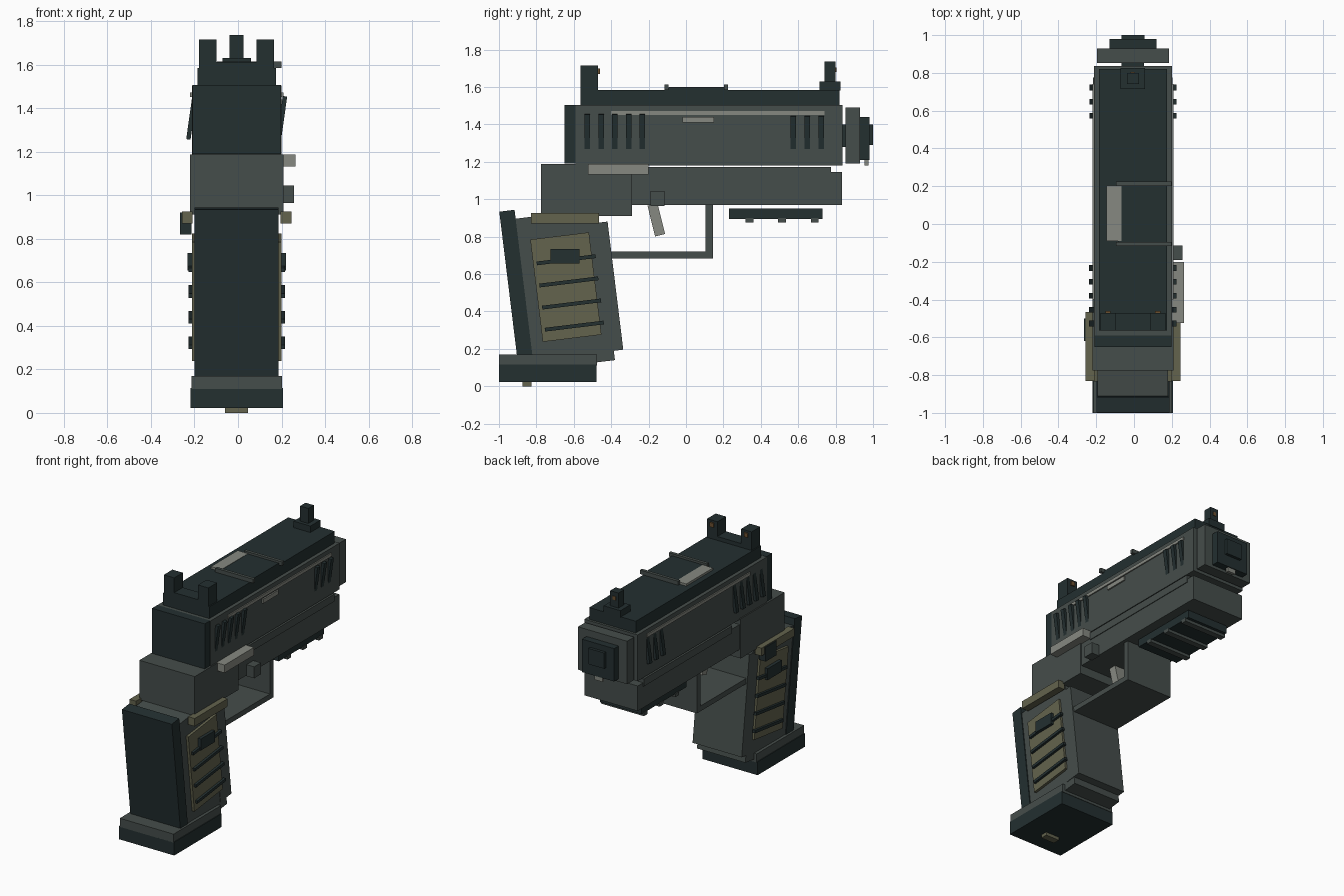
import bpy
import bmesh
from math import radians
from mathutils import Matrix, Vector

cube = bpy.data.objects.get("Cube")
if cube:
    bpy.data.objects.remove(cube, do_unlink=True)


def make_material(name, red, green, blue):
    material = bpy.data.materials.new(name)
    material.use_nodes = True
    colour = (red, green, blue, 1)
    material.diffuse_color = colour
    material.node_tree.nodes["Principled BSDF"].inputs["Base Color"].default_value = colour
    return material


dark = make_material("dark blue steel", .017, .029, .03)
grey = make_material("grey steel", .06, .075, .07)
light = make_material("light metal", .24, .25, .22)
olive = make_material("olive grip", .125, .125, .075)
amber = make_material("amber dot", .15, .08, .03)

CENTRE = -.006  # middle plane of the body
GRIP_TILT = Matrix.Rotation(radians(7), 4, "X")
LEFT, RIGHT = 1, -1
SIDES = {"left": LEFT, "right": RIGHT}


def box(name, material, x, y, z, transform=None):
    """Box between pairs of limits, with x measured from the middle plane."""
    limits = (x, y, z)
    middle = Vector([sum(pair) / 2 for pair in limits])
    size = [abs(pair[1] - pair[0]) for pair in limits]
    middle.x += CENTRE
    mesh = bpy.data.meshes.new(name)
    bm = bmesh.new()
    bmesh.ops.create_cube(bm, size=1, matrix=Matrix.Translation(middle) @ Matrix.Diagonal((*size, 1)))
    if transform:
        bm.transform(transform)
    bm.to_mesh(mesh)
    bm.free()
    mesh.materials.append(material)
    part = bpy.data.objects.new(name, mesh)
    bpy.context.collection.objects.link(part)
    return part


def centred(name, material, half, y, z, transform=None):
    return box(name, material, (-half, half), y, z, transform)


def on_side(name, material, side, inner, outer, y, z, transform=None):
    return box(name, material, (side * inner, side * outer), y, z, transform)


def both_sides(name, material, inner, outer, y, z, transform=None):
    for label, side in SIDES.items():
        on_side(f"{label}_{name}", material, side, inner, outer, y, z, transform)


def turned(axis, degrees, pivot):
    """Rotation about a point."""
    pivot = Vector(pivot)
    return Matrix.Translation(pivot) @ Matrix.Rotation(radians(degrees), 4, axis) @ Matrix.Translation(-pivot)


# Slide and its rear cap
centred("slide", grey, .206, (-.59, .837), (1.18, 1.503))
centred("slide_rear_cap", dark, .204, (-.65, -.59), (1.19, 1.505))
centred("slide_top", dark, .18, (-.565, .82), (1.5, 1.585))
both_sides("slide_strip", light, .2, .214, (-.4, .74), (1.45, 1.472))
on_side("left_slide_plate", light, LEFT, .2, .216, (-.02, .15), (1.41, 1.44))

# Slanted grooves along the slide
rear_grooves = [-.527 + step * .0735 for step in range(5)]
front_grooves = [.573 + step * .075 for step in range(3)]
for label, side in SIDES.items():
    for number, y in enumerate(rear_grooves + front_grooves):
        height = .1 if y < 0 else .09
        middle = (CENTRE + side * .208, y, 1.355)
        on_side(f"{label}_slide_groove_{number}", dark, side, .198, .218,
                (y - .015, y + .015), (1.355 - height, 1.355 + height), turned("Y", 8, middle))

# Loading port on top of the slide
box("port_cover", dark, (-.08, .18), (-.1, .21), (1.58, 1.598))
box("port_plate", light, (-.14, -.06), (-.09, .205), (1.58, 1.6))
for end, y in {"rear": -.105, "front": .213}.items():
    box(f"port_{end}_bar", grey, (-.09, .205), (y - .011, y + .011), (1.585, 1.613))

# Sights
centred("rear_sight_base", dark, .17, (-.565, -.47), (1.58, 1.612))
both_sides("rear_sight_post", dark, .092, .172, (-.565, -.47), (1.585, 1.715))
both_sides("rear_sight_dot", amber, .118, .146, (-.475, -.461), (1.67, 1.7))
centred("front_sight_base", dark, .065, (.715, .825), (1.58, 1.63))
centred("front_sight_post", dark, .032, (.74, .8), (1.63, 1.735))
centred("front_sight_dot", amber, .012, (.795, .804), (1.68, 1.705))

# Muzzle
centred("barrel_core", dark, .06, (.8, .86), (1.28, 1.4))
centred("muzzle_block", grey, .19, (.852, .93), (1.19, 1.49))
centred("muzzle_plate", dark, .125, (.93, .98), (1.21, 1.44))
centred("muzzle_bore", dark, .061, (.98, 1), (1.29, 1.4))
centred("guide_rod", light, .03, (.955, .975), (1.18, 1.215))

# Frame
centred("rear_frame", grey, .214, (-.775, -.29), (.91, 1.187))
centred("front_frame", grey, .205, (-.29, .835), (.97, 1.145))
centred("slide_rail", grey, .21, (-.2, .775), (1.12, 1.172))
on_side("slide_stop", light, LEFT, .2, .27, (-.525, -.2), (1.132, 1.187))
on_side("magazine_release", grey, LEFT, .2, .264, (-.19, -.115), (.965, 1.045))

# Accessory rail under the frame
centred("accessory_rail", dark, .16, (.23, .73), (.895, .95))
for number in range(3):
    y = .34 + number * .174
    centred(f"accessory_rib_{number}", grey, .165, (y - .021, y + .021), (.875, .9))

# Trigger and guard
centred("guard_bottom", grey, .18, (-.42, .145), (.683, .72))
centred("guard_front", grey, .18, (.105, .145), (.683, .975))
centred("trigger", light, .04, (-.185, -.13), (.805, .975), turned("X", 14, (0, -.157, .885)))

# Tilted grip
centred("grip_core", grey, .187, (-.8, -.36), (.185, 1), GRIP_TILT)
centred("grip_front_strap", grey, .19, (-.43, -.309), (.235, .925), GRIP_TILT)
centred("grip_back_strap", dark, .193, (-.877, -.795), (.2, 1.048), GRIP_TILT)
both_sides("grip_panel", olive, .18, .205, (-.731, -.415), (.329, .88), GRIP_TILT)
for number in range(4):
    z = .392 + number * .119
    both_sides(f"grip_ridge_{number}", dark, .2, .221, (-.712, -.395), (z - .01, z + .01), GRIP_TILT)
both_sides("grip_button", dark, .2, .227, (-.725, -.57), (.655, .735))
both_sides("thumb_rest", olive, .202, .252, (-.83, -.465), (.87, .925))
on_side("thumb_button", dark, RIGHT, .207, .26, (-.62, -.5), (.82, .92))

# Magazine base
centred("base_collar", grey, .208, (-1, -.475), (.11, .17))
centred("base_plate", dark, .213, (-1, -.478), (.022, .115))
centred("base_catch", olive, .053, (-.875, -.825), (0, .03))
